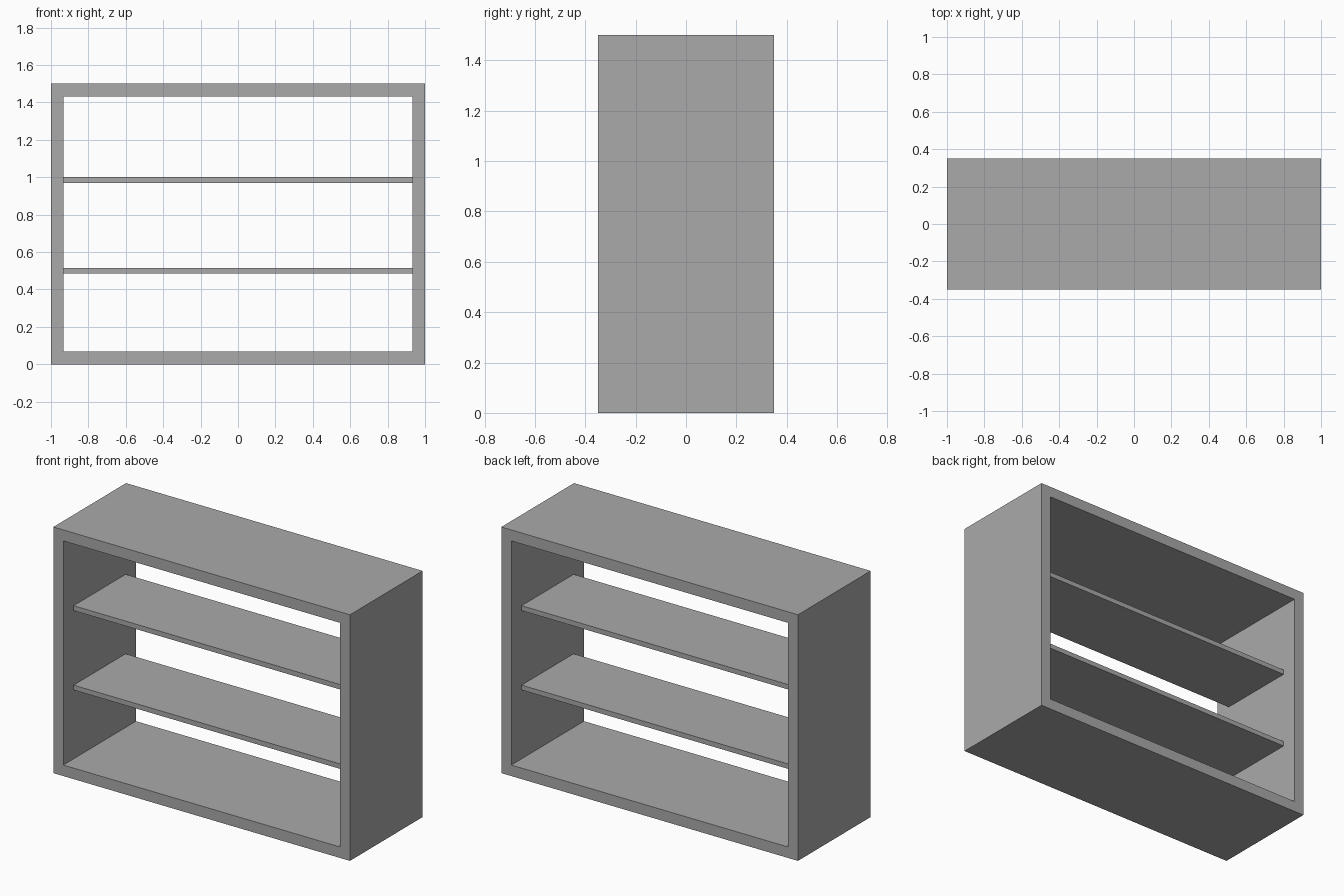
import bpy
import bmesh

cube = bpy.data.objects.get("Cube")
if cube:
    bpy.data.objects.remove(cube, do_unlink=True)

WIDTH, DEPTH, HEIGHT = 2.0, 0.7, 1.5
BOARD = 0.067
SHELF_DEPTH, SHELF_THICK = 0.5, 0.03

grey = bpy.data.materials.new("plain grey")
grey.use_nodes = True
colour = (0.4, 0.4, 0.4, 1.0)
grey.diffuse_color = colour
grey.node_tree.nodes["Principled BSDF"].inputs["Base Color"].default_value = colour


def add_object(name, bm):
    bmesh.ops.recalc_face_normals(bm, faces=bm.faces)
    mesh = bpy.data.meshes.new(name)
    bm.to_mesh(mesh)
    bm.free()
    mesh.materials.append(grey)
    obj = bpy.data.objects.new(name, mesh)
    bpy.context.collection.objects.link(obj)
    return obj


def rectangle(bm, inset):
    x = WIDTH / 2 - inset
    low, high = inset, HEIGHT - inset
    corners = [(-x, low), (x, low), (x, high), (-x, high)]
    return [bm.verts.new((cx, -DEPTH / 2, cz)) for cx, cz in corners]


# Open rectangular frame, extruded from front to back
bm = bmesh.new()
outer, inner = rectangle(bm, 0), rectangle(bm, BOARD)
ring = []
for i in range(4):
    j = (i + 1) % 4
    ring.append(bm.faces.new((outer[i], outer[j], inner[j], inner[i])))
result = bmesh.ops.extrude_face_region(bm, geom=ring, use_keep_orig=True)
moved = [v for v in result["geom"] if isinstance(v, bmesh.types.BMVert)]
bmesh.ops.translate(bm, verts=moved, vec=(0, DEPTH, 0))
add_object("cabinet_frame", bm)

# Two thin shelves, set back from both open sides
for name, top in (("lower_shelf", 0.516), ("upper_shelf", 1.0)):
    bm = bmesh.new()
    bmesh.ops.create_cube(bm, size=1)
    bmesh.ops.scale(bm, verts=bm.verts,
                    vec=(WIDTH - 2 * BOARD, SHELF_DEPTH, SHELF_THICK))
    shelf = add_object(name, bm)
    shelf.location.z = top - SHELF_THICK / 2
